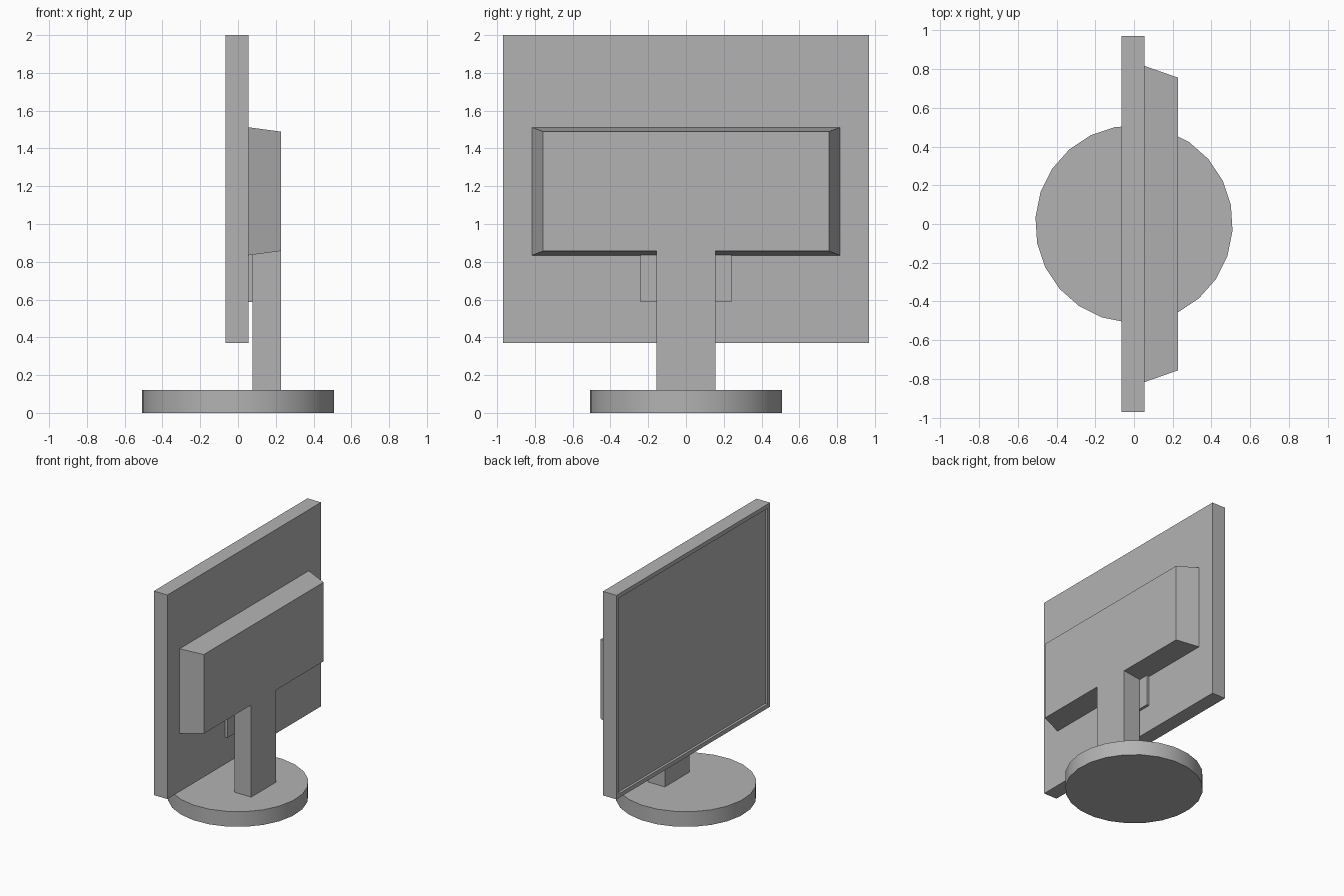
import bpy, bmesh, math
from mathutils import Matrix

if "Cube" in bpy.data.objects:
    bpy.data.objects.remove(bpy.data.objects["Cube"])

grey = bpy.data.materials.new("mid grey")
grey.diffuse_color = (0.45, 0.45, 0.45, 1)
grey.use_nodes = True
grey.node_tree.nodes["Principled BSDF"].inputs["Base Color"].default_value = grey.diffuse_color


def add_object(name, bm):
    bmesh.ops.recalc_face_normals(bm, faces=bm.faces)
    mesh = bpy.data.meshes.new(name)
    bm.to_mesh(mesh)
    bm.free()
    mesh.materials.append(grey)
    obj = bpy.data.objects.new(name, mesh)
    bpy.context.collection.objects.link(obj)
    return obj


def box(x0, x1, half_y, z0, z1, taper_y=0.0, taper_z=0.0):
    """Box symmetric in y; the x1 end may be tapered."""
    bm = bmesh.new()
    bmesh.ops.create_cube(bm, size=1)
    for v in bm.verts:
        far = v.co.x > 0
        sy, sz = math.copysign(1, v.co.y), math.copysign(1, v.co.z)
        v.co.x = x1 if far else x0
        v.co.y = sy * (half_y - (taper_y if far else 0))
        v.co.z = (z1 if sz > 0 else z0) - sz * (taper_z if far else 0)
    return bm


# Display panel with a sunken screen on its -x face
panel = box(-0.065, 0.055, 0.97, 0.37, 2.0)
panel.normal_update()
screen = min(panel.faces, key=lambda f: f.calc_center_median().x)
bmesh.ops.inset_region(panel, faces=[screen], thickness=0.047)
walls = bmesh.ops.extrude_discrete_faces(panel, faces=[screen])
for v in walls["faces"][0].verts:
    v.co.x += 0.02
add_object("display_panel", panel)

# Tapered electronics housing on the back
add_object("rear_housing", box(0.055, 0.227, 0.816, 0.834, 1.512, 0.06, 0.023))

# Mounting plate between panel and stand
add_object("mounting_plate", box(0.055, 0.077, 0.241, 0.587, 0.84))

# Upright flush with the back of the housing
add_object("stand_upright", box(0.077, 0.227, 0.157, 0.12, 0.857))

# Round base
bm = bmesh.new()
bmesh.ops.create_cone(bm, cap_ends=True, segments=24, radius1=0.51, radius2=0.51, depth=0.121,
                      matrix=Matrix.Translation((0, 0, 0.0605)) @ Matrix.Rotation(math.radians(11), 4, "Z"))
base = add_object("round_base", bm)
bpy.context.view_layer.objects.active = base
base.select_set(True)
bpy.ops.object.shade_smooth_by_angle(angle=math.radians(30))
